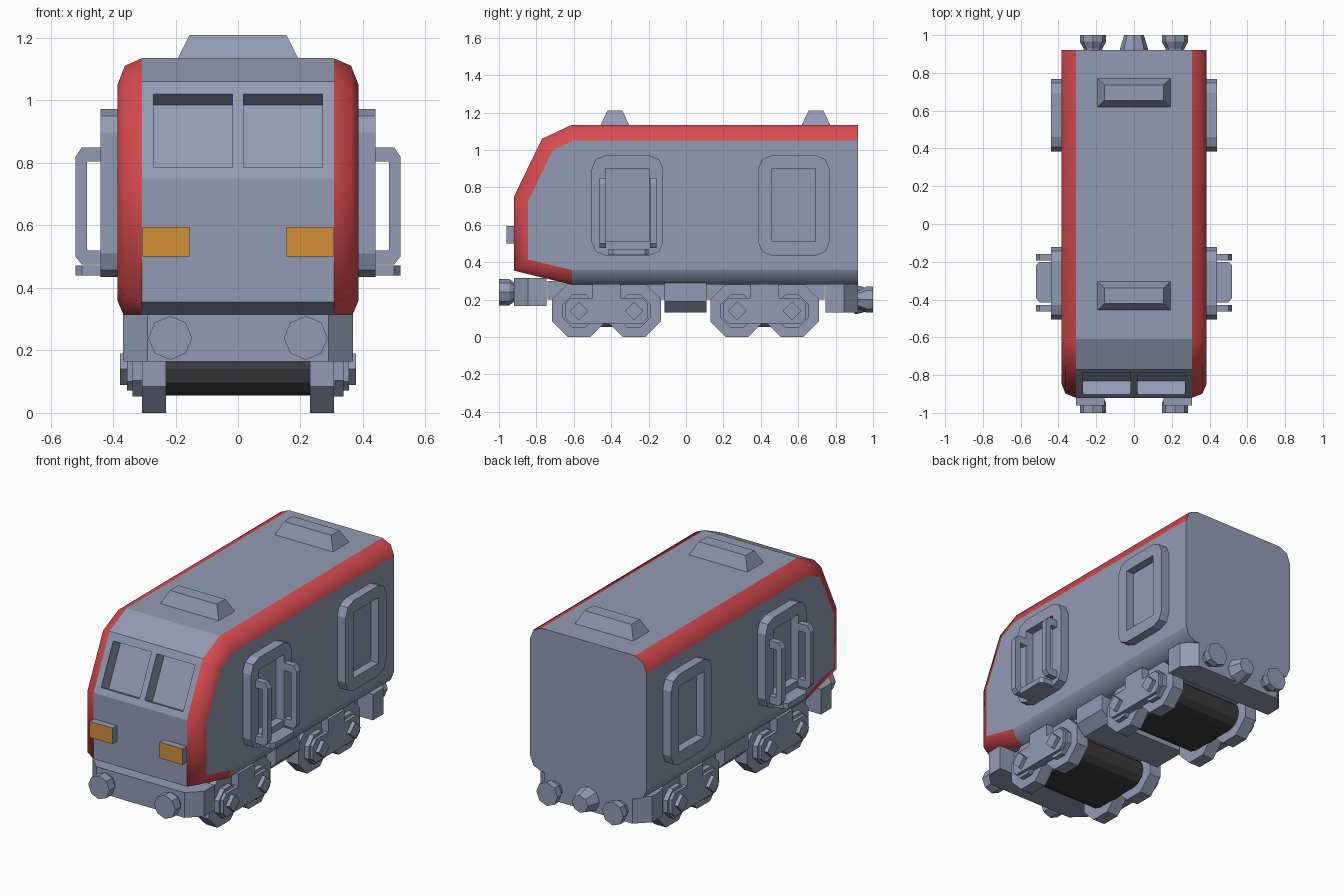
import bpy, bmesh, math
from mathutils import Matrix

cube = bpy.data.objects.get("Cube")
if cube:
    bpy.data.objects.remove(cube, do_unlink=True)


def material(name, rgb):
    m = bpy.data.materials.new(name)
    m.use_nodes = True
    m.diffuse_color = (*rgb, 1)
    m.node_tree.nodes["Principled BSDF"].inputs["Base Color"].default_value = (*rgb, 1)
    return m


GREY = material("blue_grey", (0.29, 0.33, 0.45))
RED = material("red", (0.68, 0.07, 0.08))
ORANGE = material("orange", (0.65, 0.28, 0.04))
DARK = material("charcoal", (0.045, 0.042, 0.045))


def loft(name, rings, mats=(GREY,), rule=None):
    """Skin matching rings of points and cap both ends; rule(ring, side) gives a material."""
    bm = bmesh.new()
    loops = [[bm.verts.new(p) for p in r] for r in rings]
    n = len(loops[0])
    for i in range(len(loops) - 1):
        for j in range(n):
            k = (j + 1) % n
            f = bm.faces.new((loops[i][j], loops[i][k], loops[i + 1][k], loops[i + 1][j]))
            if rule:
                f.material_index, f.smooth = rule(i, j)
    bm.faces.new(loops[0])
    bm.faces.new(loops[-1])
    bmesh.ops.recalc_face_normals(bm, faces=bm.faces)
    me = bpy.data.meshes.new(name)
    bm.to_mesh(me)
    bm.free()
    for m in mats:
        me.materials.append(m)
    ob = bpy.data.objects.new(name, me)
    bpy.context.collection.objects.link(ob)
    return ob


def prism(name, pts, axis, a, b, mats=(GREY,)):
    """Extrude a 2D outline along an axis from a to b."""
    place = {"x": lambda p, t: (t, p[0], p[1]),
             "y": lambda p, t: (p[0], t, p[1]),
             "z": lambda p, t: (p[0], p[1], t)}[axis]
    return loft(name, [[place(p, t) for p in pts] for t in (a, b)], mats)


def rect(u0, u1, v0, v1):
    return [(u0, v0), (u1, v0), (u1, v1), (u0, v1)]


def box(name, x0, x1, y0, y1, z0, z1, mats=(GREY,)):
    return prism(name, rect(x0, x1, y0, y1), "z", z0, z1, mats)


def octagon(u, v, r, start=0.0):
    return [(u + r * math.cos(start + k * math.pi / 4),
             v + r * math.sin(start + k * math.pi / 4)) for k in range(8)]


def rounded(u0, u1, v0, v1, r):
    pts = []
    for q, (u, v) in enumerate([(u1 - r, v1 - r), (u0 + r, v1 - r), (u0 + r, v0 + r), (u1 - r, v0 + r)]):
        for k in range(3):
            a = math.radians(90 * q + 45 * k)
            pts.append((u + r * math.cos(a), v + r * math.sin(a)))
    return pts


def lathe_y(name, x, z, steps):
    return loft(name, [[(px, y, pz) for px, pz in octagon(x, z, r)] for y, r in steps])


def cut(ob, cutter):
    cutter.hide_render = True
    mod = ob.modifiers.new("cut", "BOOLEAN")
    mod.operation = "DIFFERENCE"
    mod.solver = "EXACT"
    mod.object = cutter
    bpy.context.view_layer.objects.active = ob
    bpy.ops.object.modifier_apply(modifier=mod.name)
    bpy.data.objects.remove(cutter, do_unlink=True)


# Body shell: side profile with rounded shoulders, red along roof and nose edges
outer = [(0.92, 1.135), (-0.61, 1.135), (-0.77, 1.06), (-0.92, 0.75),
         (-0.92, 0.355), (-0.61, 0.28), (0.92, 0.28)]
inner = [(0.92, 1.052), (-0.6, 1.052), (-0.712, 1.0), (-0.845, 0.725),
         (-0.845, 0.415), (-0.61, 0.358), (0.92, 0.358)]
stations = [(-0.385, 1), (-0.362, 0.29), (-0.307, 0), (0.307, 0), (0.362, 0.29), (0.385, 1)]
rings = [[(x, a[0] + (b[0] - a[0]) * t, a[1] + (b[1] - a[1]) * t) for a, b in zip(outer, inner)]
         for x, t in stations]
body = loft("body", rings, (GREY, RED),
            lambda i, j: (int(i != 2 and j < 5), i != 2 and j != 6))

# Windscreen recesses, cut square to the sloping nose
nx, nz = 0.9, -0.436
for s in (1, -1):
    outline = [(-0.79 - nx * .05, 1.02 - nz * .05), (-0.79 + nx * .08, 1.02 + nz * .08),
               (-0.903 + nx * .08, 0.785 + nz * .08), (-0.903 - nx * .05, 0.785 - nz * .05)]
    cut(body, prism("screen_cutter", outline, "x", s * 0.018, s * 0.27))

# Roof units
for name, y in (("front_roof_unit", -0.38), ("rear_roof_unit", 0.695)):
    loft(name, [[(px, py, z) for px, py in rect(-w, w, y - d, y + d)]
                for z, w, d in ((1.12, 0.2, 0.083), (1.21, 0.155, 0.04))])

# Bumper beams with chamfered ends
for name, s, z0, z1 in (("front_bumper", -1, 0.165, 0.315), ("rear_bumper", 1, 0.13, 0.285)):
    plan = [(0.29, 0.92), (0.368, 0.845), (0.368, 0.745)]
    pts = [(x, s * y) for x, y in plan] + [(-x, s * y) for x, y in reversed(plan)]
    prism(name, pts, "z", z0, z1)

# Rear coupler and underframe
lathe_y("coupler", 0, 0.2, [(0.9, 0.078), (0.93, 0.073), (1.0, 0.052)])
box("underframe", -0.27, 0.27, -0.74, 0.74, 0.2, 0.3)
prism("under_tank", [(-0.33, 0.29), (-0.33, 0.19), (-0.27, 0.13), (0.27, 0.13),
                     (0.33, 0.19), (0.33, 0.29)], "y", -0.115, 0.11)

# Dark bogie cores reaching around both axles
bogies = (("front", -0.425), ("rear", 0.42))
for end, yc in bogies:
    core = [(yc + side * (0.147 + 0.085 * math.cos(a)), 0.14 + 0.085 * math.sin(a) * side)
            for side in (1, -1) for a in [math.radians(-90 + 30 * k) for k in range(7)]]
    prism(end + "_bogie_core", core, "x", -0.235, 0.235, (DARK,))

for label, s in (("left", 1), ("right", -1)):
    # Headlight with an orange front
    lamp = box(label + "_headlight", s * 0.155, s * 0.306, -0.96, -0.9, 0.5, 0.595, (GREY, ORANGE))
    for p in lamp.data.polygons:
        p.material_index = int(p.normal.y < -0.9)

    # Buffers
    lathe_y(label + "_front_buffer", s * 0.217, 0.24, [(-0.88, 0.035), (-0.905, 0.04), (-0.945, 0.07), (-1.0, 0.07)])
    lathe_y(label + "_rear_buffer", s * 0.217, 0.2, [(0.9, 0.045), (0.93, 0.05), (0.965, 0.07), (1.0, 0.07)])

    for end, yc in bogies:
        # Wheels, axle boxes and nuts
        for w, dy in (("a", -0.147), ("b", 0.147)):
            tag = f"{label}_{end}_"
            prism(tag + "wheel_" + w, octagon(yc + dy, 0.143, 0.155, math.pi / 8), "x", s * 0.23, s * 0.308)
            prism(tag + "axle_box_" + w, octagon(yc + dy, 0.14, 0.095, math.pi / 8), "x", s * 0.3, s * 0.337)
            diamond = octagon(yc + dy, 0.14, 0.05)[::2]
            prism(tag + "nut_" + w, diamond, "x", s * 0.33, s * 0.378)
        # Side frame of the bogie
        half = [(0.22, 0.1), (0.22, 0.18), (0.19, 0.21), (0.075, 0.21), (0.075, 0.285)]
        frame = [(yc + y, z) for y, z in [(0.19, 0.072)] + half]
        frame += [(yc - y, z) for y, z in reversed([(0.19, 0.072)] + half)]
        prism(f"{label}_{end}_side_frame", frame, "x", s * 0.3, s * 0.355)

    # Raised side window frames with sunken panes
    for end, y in (("front", -0.505), ("rear", 0.385)):
        win = prism(f"{label}_{end}_window_frame", rounded(y, y + 0.383, 0.435, 0.972, 0.075),
                    "x", s * 0.375, s * 0.44)
        cut(win, box("window_cutter", s * 0.39, s * 0.5, y + 0.075, y + 0.308, 0.51, 0.9))

    # Grab handles and step at the front door
    grip = [(0.43, 0.475), (0.5, 0.475), (0.52, 0.5), (0.52, 0.82), (0.5, 0.85), (0.43, 0.85),
            (0.43, 0.805), (0.484, 0.805), (0.484, 0.52), (0.43, 0.52)]
    for name, y in (("front", -0.463), ("rear", -0.193)):
        prism(f"{label}_{name}_handle", [(s * x, z) for x, z in grip], "y", y, y + 0.035)
    tread = [(0.43, -0.415), (0.5, -0.415), (0.52, -0.39), (0.52, -0.22), (0.5, -0.2), (0.43, -0.2)]
    prism(label + "_step", [(s * x, y) for x, y in tread], "z", 0.44, 0.472)
